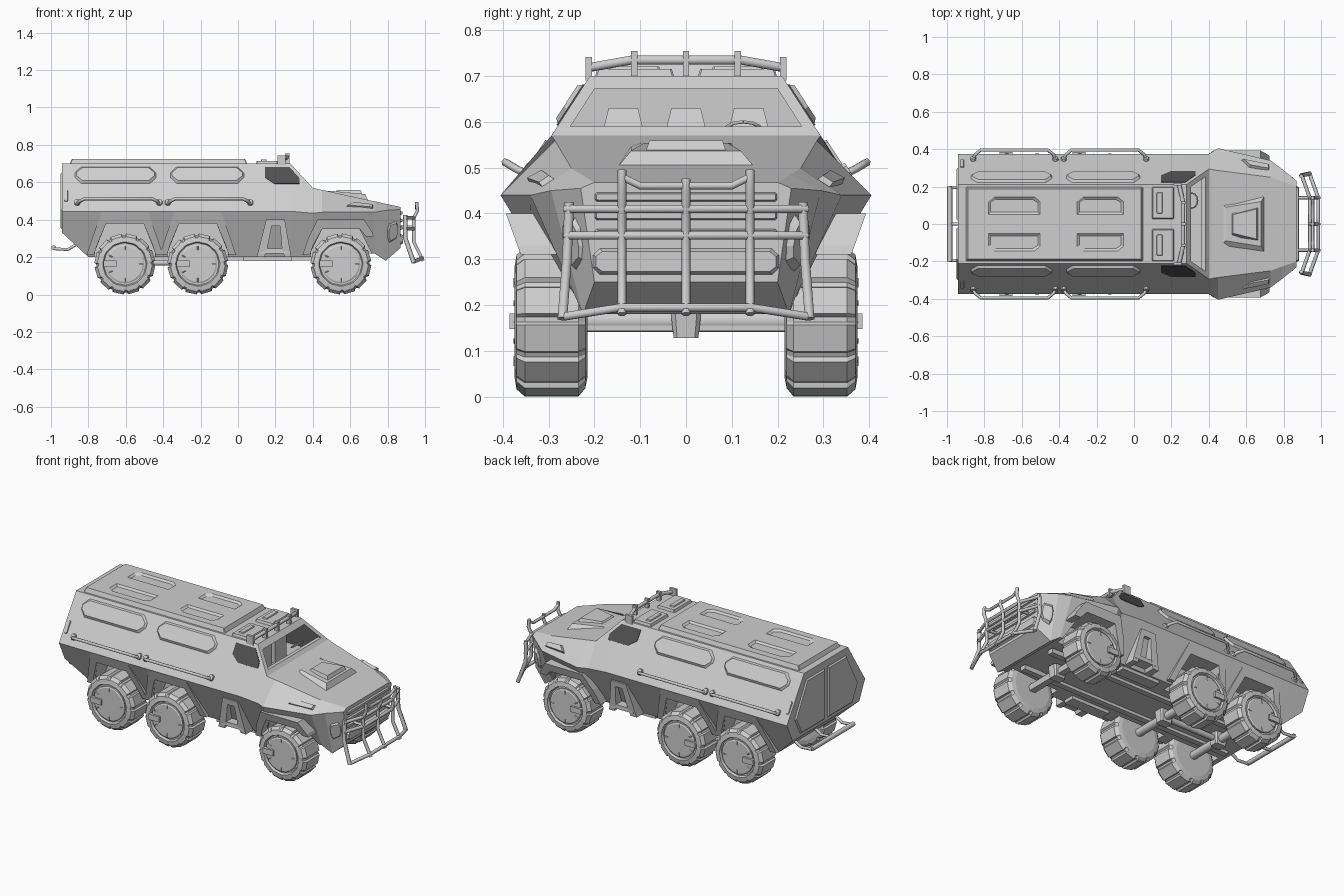
import bpy, bmesh, math
from mathutils import Vector

if "Cube" in bpy.data.objects:
    bpy.data.objects.remove(bpy.data.objects["Cube"])

def material(name, v):
    m = bpy.data.materials.new(name)
    m.use_nodes = True
    m.diffuse_color = (v, v, v, 1)
    m.node_tree.nodes["Principled BSDF"].inputs["Base Color"].default_value = (v, v, v, 1)
    return m

GREY, DARK = material("light grey", 0.62), material("dark window", 0.08)

def add(name, mesh, mat=GREY, mirror=False):
    obj = bpy.data.objects.new(name, mesh)
    bpy.context.scene.collection.objects.link(obj)
    mesh.materials.clear()
    mesh.materials.append(mat)
    if mirror:
        obj.modifiers.new("mirror", "MIRROR").use_axis = (False, True, False)
    return obj

def baked(obj):
    bpy.context.view_layer.update()
    return bpy.data.meshes.new_from_object(obj.evaluated_get(bpy.context.evaluated_depsgraph_get()))

def loft(name, rings, mat=GREY, mirror=False):
    """Skin a list of equal closed rings and cap both ends."""
    bm = bmesh.new()
    loops = [[bm.verts.new(p) for p in ring] for ring in rings]
    for a, b in zip(loops, loops[1:]):
        for i in range(len(a)):
            bm.faces.new((a[i - 1], a[i], b[i], b[i - 1]))
    bm.faces.new(loops[0])
    bm.faces.new(loops[-1])
    bmesh.ops.recalc_face_normals(bm, faces=bm.faces)
    mesh = bpy.data.meshes.new(name)
    bm.to_mesh(mesh)
    bm.free()
    return add(name, mesh, mat, mirror)

def box(name, x, y, z, mirror=False):
    ring = [(x[0], y[0]), (x[1], y[0]), (x[1], y[1]), (x[0], y[1])]
    return loft(name, [[(a, b, h) for a, b in ring] for h in z], GREY, mirror)

def tube(name, pts, r=0.008, mirror=False, sides=1):
    curve = bpy.data.curves.new(name, "CURVE")
    curve.dimensions = "3D"
    curve.bevel_depth, curve.bevel_resolution, curve.use_fill_caps = r, sides, True
    spline = curve.splines.new("POLY")
    spline.points.add(len(pts) - 1)
    for p, co in zip(spline.points, pts):
        p.co = (*co, 1)
    tmp = bpy.data.objects.new(name, curve)
    bpy.context.scene.collection.objects.link(tmp)
    mesh = baked(tmp)
    bpy.data.objects.remove(tmp)
    return add(name, mesh, GREY, mirror)

def carve(obj, cutters):
    for c in cutters:
        c.hide_render = True
        mod = obj.modifiers.new("cut", "BOOLEAN")
        mod.operation, mod.solver, mod.object = "DIFFERENCE", "EXACT", c
    mesh = baked(obj)
    obj.modifiers.clear()
    obj.data = mesh
    mesh.materials.clear()
    mesh.materials.append(GREY)
    mesh.polygons.foreach_set("material_index", [0] * len(mesh.polygons))
    for c in cutters:
        bpy.data.objects.remove(c)

def octagon(x0, x1, z0, z1, c):
    return [(x0 + c, z0), (x1 - c, z0), (x1, z0 + c), (x1, z1 - c),
            (x1 - c, z1), (x0 + c, z1), (x0, z1 - c), (x0, z0 + c)]

def shrink(pts, d):
    (x0, x1), (z0, z1) = [(min(c), max(c)) for c in zip(*pts)]
    cx, cz, kx, kz = (x0 + x1) / 2, (z0 + z1) / 2, 1 - 2 * d / (x1 - x0), 1 - 2 * d / (z1 - z0)
    return [(cx + (x - cx) * kx, cz + (z - cz) * kz) for x, z in pts]

def panel(name, pts, place, h, inset=0.0, mat=GREY, mirror=True, sink=0.004):
    """Raised panel: place(a, b, out) maps flat points onto a surface."""
    rings = [[place(a, b, -sink) for a, b in pts], [place(a, b, h) for a, b in shrink(pts, inset)]]
    return loft(name, rings, mat, mirror)

# Surfaces that panels sit on
def side(x, z, out):
    return Vector((x, 0.21 + (0.70 - z) * 0.647 + out * 0.84, z + out * 0.54))

def roof(z):
    return lambda a, b, out: Vector((a, b, z + out))

def bonnet(x, y, out):
    return Vector((x, y, 0.57 - (x - 0.40) * 0.218 + out))

def nose(a, b, out):
    return Vector((0.87 + out, a, b))

def patch(*corners):
    A, B, C, D = map(Vector, corners)
    n = (B - A).cross(D - A).normalized()
    n = n if n.y > 0 else -n
    return lambda u, v, out: (A.lerp(B, u)).lerp(D.lerp(C, u), v) + n * out

# Hull: bottom, crease and top corners at each station along the length
stations = [(-0.94, (0.32, 0.33), (0.375, 0.445), (0.21, 0.70)),
            (-0.80, (0.26, 0.20), (0.375, 0.445), (0.21, 0.70)),
            (0.28, (0.26, 0.20), (0.375, 0.445), (0.21, 0.70)),
            (0.40, (0.26, 0.20), (0.375, 0.435), (0.294, 0.57)),
            (0.45, (0.26, 0.20), (0.405, 0.44), (0.286, 0.559)),
            (0.73, (0.24, 0.22), (0.34, 0.44), (0.25, 0.498)),
            (0.79, (0.225, 0.18), (0.295, 0.45), (0.228, 0.485)),
            (0.87, (0.20, 0.25), (0.23, 0.455), (0.20, 0.468))]
hull = loft("hull", [[(x, y, z) for y, z in prof] + [(x, -y, z) for y, z in reversed(prof)]
                     for x, *prof in stations])

# Wheel wells and the cab interior are cut from the hull
WHEELS = ((-0.605, 0.44, 0.38, 0.29), (-0.215, 0.44, 0.38, 0.29), (0.55, 0.40, 0.35, 0.325))
cab = [(0.05, 0.45), (0.05, 0.672), (0.38, 0.672), (0.47, 0.59), (0.36, 0.59), (0.36, 0.45)]
cutters = [loft("cab_cutter", [[(x, s * (0.2 + (0.672 - z) * 0.64), z) for x, z in cab] for s in (-1, 1)])]
for x, _, top, _ in WHEELS:
    well = [(x - 0.17, 0.1), (x - 0.16, 0.23), (x - 0.10, top), (x + 0.10, top), (x + 0.16, 0.23), (x + 0.17, 0.1)]
    for s in (-1, 1):
        cutters.append(loft("well_cutter", [[(a, s * y, z) for a, z in well] for y in (0.19, 0.6)]))
carve(hull, cutters)

# Cab interior
for y in (-0.137, 0, 0.137):
    loft("headrest", [[(x + lean, y + a * w, z) for x, a in ((0.15, -1), (0.19, -1), (0.19, 1), (0.15, 1))]
                      for z, w, lean in ((0.59, 0.042, 0.015), (0.63, 0.032, 0))])
    box("seat_back", (0.13, 0.19), (y - 0.055, y + 0.055), (0.45, 0.59))
turns = [math.tau * i / 12 for i in range(13)]
tube("steering_wheel", [(0.31 + 0.03 * math.cos(t), 0.125 + 0.04 * math.sin(t), 0.58 + 0.02 * math.cos(t))
                        for t in turns], 0.004)

# Wheels with chunky treads, hubs and axles
TREADS = 12
for x, _, _, _ in WHEELS:
    def spin(r, a):
        return x + r * math.cos(math.tau * a), 0.163 + r * math.sin(math.tau * a)
    rings = []
    for y, low, high in ((0.215, 0.12, 0.12), (0.22, 0.142, 0.145), (0.235, 0.153, 0.163), (0.352, 0.153, 0.163),
                         (0.37, 0.14, 0.147), (0.375, 0.118, 0.118), (0.362, 0.112, 0.112)):
        spots = [spin(r, (i + f) / TREADS) for i in range(TREADS)
                 for f, r in ((0, low), (0.14, low), (0.22, high), (0.92, high))]
        rings.append([(a, y, z) for a, z in spots])
    loft("wheel", rings, mirror=True)
    disc = [[spin(r, i / 20) for i in range(20)] for r in (0.104, 0.104, 0.096)]
    loft("hub_cap", [[(a, y, z) for a, z in ring] for y, ring in zip((0.355, 0.37, 0.374), disc)], mirror=True)
    box("hub_bar", (x - 0.115, x - 0.045), (0.365, 0.386), (0.148, 0.181), True)
    for k in (0.25, 0.42, 0.58, 0.75, 0):
        (a, b), (c, d) = spin(0.075, k), spin(0.096, k)
        tube("hub_rib", [(a, 0.374, b), (c, 0.374, d)], 0.003, True, 0)
    tube("axle", [(x, -0.23, 0.165), (x, 0.23, 0.165)], 0.024, sides=2)
    panel("differential", octagon(x - 0.045, x + 0.045, -0.035, 0.035, 0.01), roof(0.165),
          -0.037, 0.008, mirror=False, sink=-0.035)

# Chassis
box("chassis_rail", (-0.76, 0.70), (0.1, 0.135), (0.182, 0.21), True)
tube("drive_shaft", [(-0.605, 0, 0.17), (-0.215, 0, 0.17)], 0.018)
box("front_crossbeam", (0.53, 0.57), (-0.22, 0.22), (0.143, 0.175))

# Flared wheel arches; the front ones stop short ahead of the wheel
for x, top, inner, flare in WHEELS:
    rear = [(0.15, 0.26), (0.165, 0.21), (0.205, 0.21), (0.175, 0.30)]
    ahead = [(0.17, 0.33), (0.175, 0.31), (0.135, 0.31), (0.122, 0.325)] if x > 0 else rear[::-1]
    band = ([(x - a, z) for a, z in rear] + [(x - 0.125, top), (x + 0.125, top)]
            + [(x + a, z) for a, z in ahead] + [(x + 0.10, inner), (x - 0.10, inner)])
    loft("wheel_arch", [[(a, 0.19, z) for a, z in band],
                        [(a, flare + (z - 0.21) * 0.36, z) for a, z in band]], mirror=True)

# Side entry step
frame = [(0.10, 0.20), (0.15, 0.40), (0.25, 0.40), (0.285, 0.20), (0.25, 0.20), (0.235, 0.24),
         (0.225, 0.365), (0.18, 0.365), (0.155, 0.24), (0.14, 0.20)]
loft("step_frame", [[(a, 0.2, z) for a, z in frame], [(a, 0.33 + (z - 0.2) * 0.17, z) for a, z in frame]], mirror=True)
box("step_tread", (0.12, 0.27), (0.2, 0.335), (0.22, 0.245), True)
box("step_plate", (0.03, 0.29), (0.18, 0.25), (0.18, 0.2), True)

# Side panels, hand rails, windows and marker lights
for x0, x1 in ((-0.875, -0.435), (-0.365, 0.035)):
    panel("side_panel", octagon(x0, x1, 0.59, 0.685, 0.035), side, 0.012, 0.012)
for x0, x1 in ((-0.86, -0.42), (-0.375, 0.065)):
    ends = [Vector((x0, 0.345, 0.485)), Vector((x0 + 0.01, 0.37, 0.497)), Vector((x0 + 0.04, 0.395, 0.512))]
    tube("hand_rail", ends + [Vector((x0 + x1 - p.x, p.y, p.z)) for p in reversed(ends)], 0.009, True)
    for x in (x0, x1):
        panel("rail_foot", octagon(x - 0.016, x + 0.016, 0.475, 0.507, 0.008), side, 0.012, 0.003)
window = [(0.145, 0.625), (0.145, 0.68), (0.275, 0.68), (0.328, 0.622), (0.328, 0.592), (0.195, 0.592)]
panel("side_window", window, side, 0.003, mat=DARK)
panel("rear_marker", octagon(-0.93, -0.908, 0.495, 0.56, 0.004), side, 0.006, 0.003)

# Roof panel with sunk ribs, and hatches
roof_panel = panel("roof_panel", octagon(-0.90, 0.05, -0.20, 0.20, 0.004), roof(0.70), 0.025, 0.012, mirror=False)
sunk = []
for x0, x1 in ((-0.78, -0.50), (-0.305, -0.055)):
    for s in (-1, 1):
        rib = [(x0, 0.05), (x1, 0.05), (x1, 0.12), (x1 - 0.03, 0.145), (x0 + 0.03, 0.145), (x0, 0.12)]
        sunk.append(panel("rib_cutter", [(a, s * b) for a, b in rib], roof(0.73), -0.015, 0.014, mirror=False))
carve(roof_panel, sunk)
panel("roof_hatch", octagon(0.095, 0.215, 0.025, 0.20, 0.004), roof(0.70), 0.015, 0.006)
panel("hatch_handle", octagon(0.12, 0.155, 0.055, 0.17, 0.004), roof(0.715), 0.006, 0.004)

# Roof light bar
tube("light_bar", [(0.24, -0.215, 0.718), (0.262, -0.12, 0.735), (0.262, 0.12, 0.735), (0.24, 0.215, 0.718)], 0.011)
for y in (-0.113, 0, 0.113):
    box("bar_post", (0.25, 0.275), (y - 0.007, y + 0.007), (0.69, 0.755))
box("bar_end", (0.21, 0.255), (0.205, 0.22), (0.69, 0.742), True)

# Bonnet scoop in two steps, fender vents and headlights
for name, base, top, lift in (("bonnet_scoop", (0.45, 0.70, 0.12, 0.155), (0.49, 0.68, 0.09, 0.12), (0.004, 0.028)),
                              ("scoop_cap", (0.51, 0.68, 0.07, 0.10), (0.53, 0.655, 0.05, 0.08), (0.018, 0.045))):
    low, high = ([(a, -c), (b, -d), (b, d), (a, c)] for a, b, c, d in (base, top))
    loft(name, [[bonnet(x, y, -0.01) for x, y in low], [bonnet(x, y, lift[x > 0.6]) for x, y in high]])
(xa, _, ca, ta), (xb, _, cb, tb) = stations[4:6]
panel("fender_vent", [(0.45, 0.3), (0.98, 0.3), (0.98, 0.6), (0.6, 0.6)],
      patch((xa, *ca), (xb, *cb), (xb, *tb), (xa, *ta)), 0.012, 0.03)
(xa, ba, ca, _), (xb, bb, cb, _) = stations[6:8]
panel("headlight", octagon(0.1, 0.8, 0.3, 0.75, 0.12), patch((xa, *ba), (xb, *bb), (xb, *cb), (xa, *ca)), 0.012, 0.06)

# Nose details
panel("bumper", octagon(-0.205, 0.205, 0.265, 0.325, 0.015), nose, 0.012, 0.008, mirror=False)
for z in (0.345, 0.385, 0.425):
    panel("grille_slat", octagon(-0.2, 0.2, z, z + 0.022, 0.004), nose, 0.01, 0.004, mirror=False)

# Bull bar
for y, top in ((-0.14, 0.495), (0, 0.475), (0.14, 0.495)):
    tube("bull_bar_upright", [(0.955, y, top), (0.96, y, 0.45), (0.94, y, 0.41), (0.94, y, 0.28), (0.99, y, 0.18)], 0.01)
tube("bull_bar_side", [(0.895, 0.255, 0.425), (0.895, 0.26, 0.30), (0.94, 0.27, 0.17)], 0.012, True)
for z, dx, drop in ((0.41, 0, 0), (0.352, 0, 0), (0.195, 0.045, 0.02)):
    tube("bull_bar_rail", [(0.895 + dx, -0.265, z - drop), (0.94 + dx, -0.14, z), (0.94 + dx, 0.14, z),
                           (0.895 + dx, 0.265, z - drop)], 0.01)
tube("bull_bar_brace", [(0.86, 0.14, 0.36), (0.935, 0.14, 0.36)], 0.009, True)
tube("bull_bar_crown", [(0.955, -0.14, 0.48), (0.955, -0.1, 0.46), (0.955, 0.1, 0.46), (0.955, 0.14, 0.48)], 0.009)

# Rear doors and step
door = [(0.012, 0.345), (0.25, 0.345), (0.305, 0.45), (0.19, 0.66), (0.012, 0.66)]
panel("rear_door", door, lambda a, b, out: Vector((-0.94 - out, a, b)), 0.008, 0.012)
tube("rear_step", [(-0.985, -0.2, 0.25), (-0.985, 0.2, 0.25)], 0.014)
for y in (-0.195, 0, 0.195):
    tube("step_strut", [(-0.985, y, 0.245), (-0.91, y, 0.24), (-0.86, y, 0.27)], 0.009)
